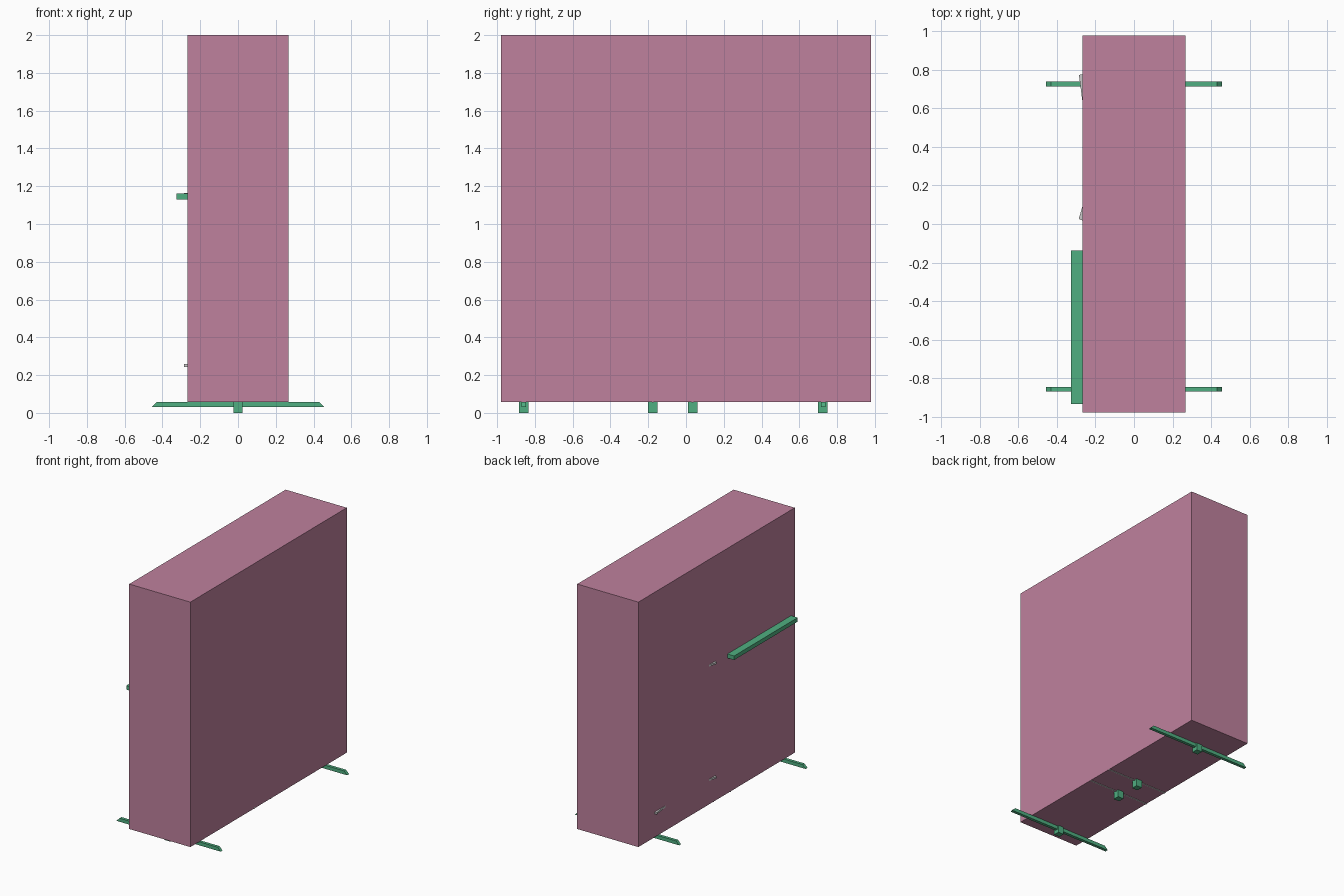
import bpy, bmesh

if "Cube" in bpy.data.objects:
    bpy.data.objects.remove(bpy.data.objects["Cube"])


def material(name, color):
    m = bpy.data.materials.new(name)
    m.diffuse_color = (*color, 1)
    m.use_nodes = True
    m.node_tree.nodes["Principled BSDF"].inputs["Base Color"].default_value = m.diffuse_color
    return m


PINK = material("pink_paint", (0.52, 0.22, 0.34))
GREEN = material("green_paint", (0.08, 0.43, 0.22))


def prism(name, points, offset, mat=None):
    """Extrude a planar polygon of 3D points along an offset vector."""
    bm = bmesh.new()
    face = bm.faces.new([bm.verts.new(p) for p in points])
    out = bmesh.ops.extrude_face_region(bm, geom=[face])["geom"]
    moved = [v for v in out if isinstance(v, bmesh.types.BMVert)]
    bmesh.ops.translate(bm, verts=moved, vec=offset)
    bmesh.ops.recalc_face_normals(bm, faces=bm.faces)
    mesh = bpy.data.meshes.new(name)
    bm.to_mesh(mesh)
    bm.free()
    obj = bpy.data.objects.new(name, mesh)
    bpy.context.collection.objects.link(obj)
    if mat:
        mesh.materials.append(mat)
    return obj


def box(name, x, y, z, mat=None):
    pts = [(x[0], y[0], z[0]), (x[1], y[0], z[0]),
           (x[1], y[1], z[0]), (x[0], y[1], z[0])]
    return prism(name, pts, (0, 0, z[1] - z[0]), mat)


# Main cabinet
W, D, BASE = 0.268, 0.98, 0.058
box("cabinet_body", (-W, W), (-D, D), (BASE, 2.0), PINK)

# Square feet along the centre line
for i, y in enumerate((-0.86, -0.176, 0.035, 0.723)):
    box(f"foot_{i + 1}", (-0.025, 0.025), (y - 0.025, y + 0.025), (0, BASE), GREEN)

# Long stabiliser bars with sloping ends
for name, y in (("front_stabiliser", -0.858), ("rear_stabiliser", 0.727)):
    prism(name, [(-0.457, y - 0.012, 0.03), (0.457, y - 0.012, 0.03),
                 (0.43, y - 0.012, BASE), (-0.43, y - 0.012, BASE)],
          (0, 0.024, 0), GREEN)

# Thin ribs across the underside
for i, y in enumerate((-0.176, 0.035)):
    box(f"underside_rib_{i + 1}", (-W, W), (y - 0.005, y + 0.005), (0.054, BASE + 0.01))

# Side rail
box("side_rail", (-0.326, -W + 0.01), (-0.934, -0.137), (1.13, 1.162), GREEN)

# Small angled plates poking out of the left side
near = [(-0.25, 0.12), (-0.267, 0.095), (-0.287, 0.026), (-0.267, 0.018), (-0.25, 0.018)]
far = [(-0.25, 0.78), (-0.286, 0.774), (-0.268, 0.638), (-0.25, 0.63)]
for name, shape, z in (("lower_plate", near, 0.243), ("upper_plate", near, 1.15),
                       ("rear_plate", far, 0.243)):
    prism(name, [(x, y, z) for x, y in shape], (0, 0, 0.015))
